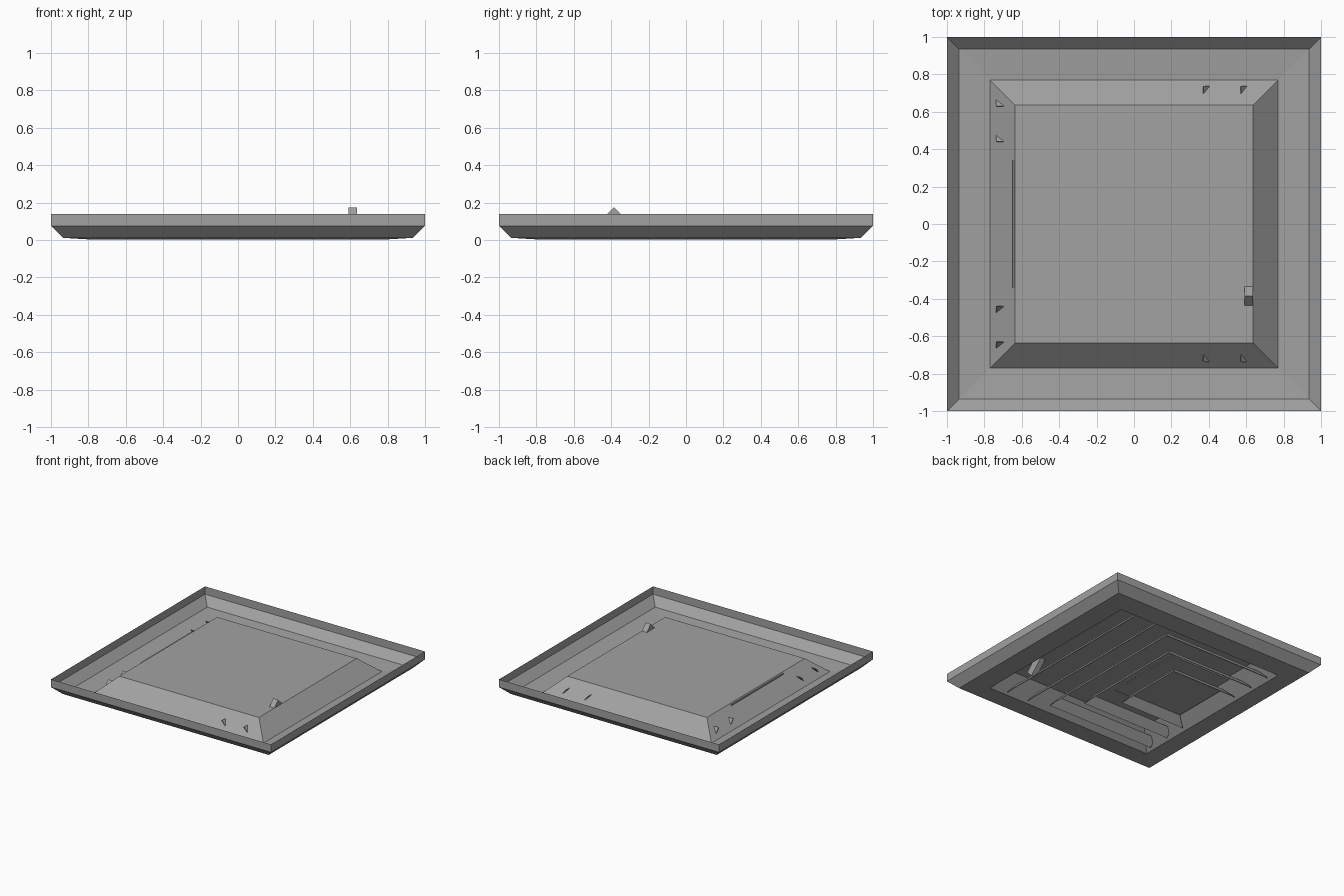
import bpy, bmesh

cube = bpy.data.objects.get("Cube")
if cube:
    bpy.data.objects.remove(cube, do_unlink=True)

metal = bpy.data.materials.new("grey_metal")
metal.use_nodes = True
grey = (0.36, 0.36, 0.36, 1)
metal.diffuse_color = grey
metal.node_tree.nodes["Principled BSDF"].inputs["Base Color"].default_value = grey


def strips(name, rows, closed=False, cap=False, thickness=0):
    """Bridge successive rows of points into quads."""
    bm = bmesh.new()
    loops = [[bm.verts.new(p) for p in row] for row in rows]
    for low, high in zip(loops, loops[1:]):
        n = len(low)
        for i in range(n if closed else n - 1):
            j = (i + 1) % n
            bm.faces.new((low[i], low[j], high[j], high[i]))
    if cap:
        bm.faces.new(loops[0])
        if cap == "both":
            bm.faces.new(loops[-1])
    bmesh.ops.recalc_face_normals(bm, faces=bm.faces)
    mesh = bpy.data.meshes.new(name)
    bm.to_mesh(mesh)
    bm.free()
    mesh.materials.append(metal)
    ob = bpy.data.objects.new(name, mesh)
    bpy.context.collection.objects.link(ob)
    if thickness:
        mod = ob.modifiers.new("sheet", "SOLIDIFY")
        mod.thickness = thickness
        mod.offset = 0
    return ob


def square(h, z):
    return [(-h, -h, z), (h, -h, z), (h, h, z), (-h, h, z)]


# Pressed sheet housing: raised centre, sloping throat, face border, chamfer, rim
profile = [(0.635, 0.125), (0.77, 0.002), (0.935, 0.012), (1, 0.076), (1, 0.14)]
strips("housing", [square(h, z) for h, z in profile], closed=True, cap=True)

# Louvres: sheets that flare outwards towards the bottom
TOP, BOTTOM, FLARE, END = 0.068, 0.005, 0.055, 0.738

for i, x in enumerate((0.57, 0.37)):
    strips(f"straight_louvre_{i + 1}",
           [[(x, -END, TOP), (x, END, TOP)],
            [(x + FLARE, -END, BOTTOM), (x + FLARE, END, BOTTOM)]],
           thickness=0.005)


def u_row(half, front, z):
    return [(-END, -half, z), (front, -half, z), (front, half, z), (-END, half, z)]


for i, (half, front) in enumerate(((0.63, 0.2), (0.44, 0.02))):
    strips(f"u_louvre_{i + 1}",
           [u_row(half, front, TOP), u_row(half + FLARE, front + FLARE, BOTTOM)],
           thickness=0.005)

# Central pan: flat plate with three flared sides
def pan_row(half, front, back, z):
    return [(back, -half, z), (front, -half, z), (front, half, z), (back, half, z)]


strips("centre_pan",
       [pan_row(0.25, -0.19, -0.66, 0.068), pan_row(0.305, -0.135, -0.735, BOTTOM)],
       cap=True, thickness=0.005)
strips("pan_backplate",
       [[(-0.65, -0.34, 0.115), (-0.65, 0.34, 0.115)],
        [(-0.1, -0.34, 0.115), (-0.1, 0.34, 0.115)]], thickness=0.008)

# Damper lever: slanted bar passing through the raised centre
bar = [(-0.385, 0.175), (-0.335, 0.125), (-0.445, 0.015), (-0.495, 0.065)]
strips("damper_lever", [[(x, y, z) for y, z in bar] for x in (0.59, 0.635)],
       closed=True, cap="both")
